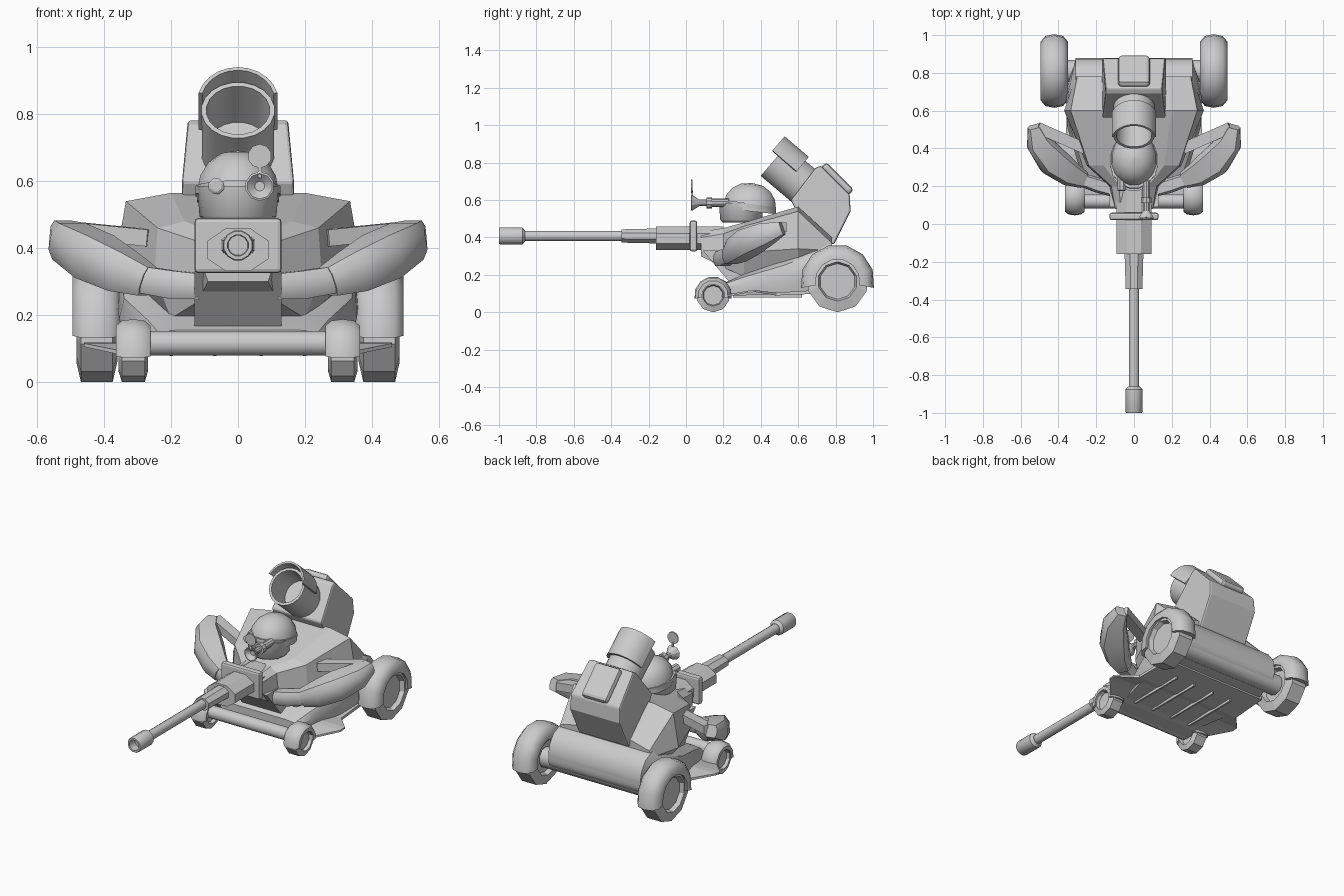
import bpy, bmesh, math
from mathutils import Matrix, Vector

if "Cube" in bpy.data.objects:
    bpy.data.objects.remove(bpy.data.objects["Cube"])

grey = bpy.data.materials.new("light_grey")
grey.diffuse_color = (0.6, 0.6, 0.6, 1)
grey.use_nodes = True
grey.node_tree.nodes["Principled BSDF"].inputs["Base Color"].default_value = grey.diffuse_color


def build(name, verts, faces, mirror=False, smooth=0, bevel=0):
    me = bpy.data.meshes.new(name)
    me.from_pydata([tuple(v) for v in verts], [], faces)
    bm = bmesh.new()
    bm.from_mesh(me)
    bmesh.ops.remove_doubles(bm, verts=bm.verts, dist=1e-5)
    bmesh.ops.recalc_face_normals(bm, faces=bm.faces)
    bm.to_mesh(me)
    bm.free()
    if smooth:
        for p in me.polygons:
            p.use_smooth = True
        me.set_sharp_from_angle(angle=math.radians(smooth))
    me.materials.append(grey)
    ob = bpy.data.objects.new(name, me)
    bpy.context.collection.objects.link(ob)
    if bevel:
        m = ob.modifiers.new("bevel", 'BEVEL')
        m.width, m.segments = bevel, 2
    if mirror:
        ob.modifiers.new("mirror", 'MIRROR')
    return ob


def rings(name, sections, **kw):
    """Skin equal-length point rings and cap the ends."""
    n, k = len(sections[0]), len(sections)
    verts = [p for s in sections for p in s]
    faces = []
    for i in range(k - 1):
        a, b = i * n, (i + 1) * n
        faces += [(a + j, a + (j + 1) % n, b + (j + 1) % n, b + j) for j in range(n)]
    faces += [tuple(range(n)), tuple(range((k - 1) * n, k * n))]
    return build(name, verts, faces, **kw)


def lathe(name, prof, segs, mat, **kw):
    """Spin (axial, radius) points round the local x axis."""
    secs = []
    for a, r in prof:
        r = max(r, 1e-3)
        secs.append([mat @ Vector((a, r * math.cos(t), r * math.sin(t)))
                     for t in [2 * math.pi * (j + 0.5) / segs for j in range(segs)]])
    return rings(name, secs, **kw)


def arc(name, prof, start, end, steps, mat, **kw):
    """Sweep a closed (axial, radius) profile through part of a turn."""
    secs = []
    for i in range(steps + 1):
        t = math.radians(start + (end - start) * i / steps)
        secs.append([mat @ Vector((a, r * math.cos(t), r * math.sin(t))) for a, r in prof])
    return rings(name, secs, **kw)


def hull(name, table, **kw):
    """Loft symmetric half sections (x, z) placed along y."""
    return rings(name, [[(x, y, z) for x, z in half] + [(-x, y, z) for x, z in reversed(half)]
                        for y, half in table], **kw)


def box(name, lo, hi, mat=Matrix(), **kw):
    return rings(name, [[mat @ Vector((x, y, z)) for x, y in
                         ((lo[0], lo[1]), (hi[0], lo[1]), (hi[0], hi[1]), (lo[0], hi[1]))]
                        for z in (lo[2], hi[2])], **kw)


def tube(name, path, shape, **kw):
    """Sweep a shape along (centre, half width, half height) stations."""
    pts = [Vector(p[0]) for p in path]
    secs = []
    for i, (c, w, h) in enumerate(path):
        d = (pts[min(i + 1, len(pts) - 1)] - pts[max(i - 1, 0)]).normalized()
        side = d.cross(Vector((0, 0, 1))).normalized()
        up = side.cross(d)
        secs.append([pts[i] + side * w * a + up * h * b for a, b in shape])
    return rings(name, secs, **kw)


def at(x, y, z):
    return Matrix.Translation((x, y, z))


def rot(deg, axis):
    return Matrix.Rotation(math.radians(deg), 4, axis)


FWD = rot(-90, 'Z')      # local x points to the front
UP = rot(-90, 'Y')       # local x points up
OCT = [(1, .45), (.7, 1), (-.7, 1), (-1, .45), (-1, -.45), (-.7, -1), (.7, -1), (1, -.45)]
SQ = [(1, 1), (-1, 1), (-1, -1), (1, -1)]

# chassis and floor with pointed side fins
hull("chassis", [(.20, [(.25, .09), (.26, .13), (.24, .15), (.18, .155)]),
                 (.30, [(.28, .09), (.29, .15), (.27, .185), (.20, .20)]),
                 (.52, [(.33, .10), (.355, .19), (.34, .25), (.28, .28)]),
                 (.68, [(.34, .11), (.36, .22), (.35, .31), (.30, .35)]),
                 (.76, [(.32, .11), (.345, .22), (.335, .32), (.31, .365)]),
                 (.83, [(.31, .12), (.32, .22), (.32, .29), (.31, .335)]),
                 (.87, [(.31, .15), (.31, .21), (.31, .25), (.31, .28)]),
                 (.88, [(.31, .18), (.31, .20), (.31, .22), (.31, .23)])], smooth=40)
hull("floor", [(.12, [(.28, .08), (.28, .09)]), (.22, [(.36, .083), (.36, .095)]),
               (.33, [(.46, .105), (.46, .115)]), (.37, [(.46, .108), (.46, .118)]),
               (.48, [(.36, .09), (.36, .105)]), (.72, [(.35, .10), (.35, .12)])])
for i, x in enumerate((-.2, -.07, .07, .2)):
    box("floor_rib_%d" % i, (x - .005, .25, .078), (x + .005, .62, .10))
lathe("front_axle", [(-.28, .038), (.28, .038)], 12, at(0, .12, .115), smooth=40)
lathe("rear_axle", [(-.38, .06), (.38, .06)], 10, at(0, .81, .165), smooth=40)

# wheels and mudguards
for pre, c, R, w, segs in (("rear", (.422, .81, .165), .165, .072, 10),
                           ("front", (.313, .145, .09), .09, .052, 10)):
    m = at(*c)
    lathe(pre + "_wheel", [(-.5 * w, .001), (-.5 * w, .58 * R), (-.85 * w, .64 * R), (-.66 * w, R),
                           (.66 * w, R), (.85 * w, .64 * R), (.5 * w, .58 * R), (.5 * w, .001)],
          segs, m, mirror=True)
    G = R * 1.2 if pre == "rear" else R * 1.12
    arc(pre + "_mudguard", [(-w, .6 * G), (-w, .8 * G), (-.65 * w, .95 * G), (0, G), (.65 * w, .95 * G),
                            (w, .8 * G), (w, .6 * G)], -10, 190, 7, m, mirror=True, smooth=50)

# faceted cowl with a sloping panel below its nose
hull("cowl", [(.08, [(.09, .30), (.10, .33), (.10, .40), (.07, .43)]),
              (.20, [(.12, .24), (.13, .32), (.12, .42), (.08, .45)]),
              (.31, [(.20, .19), (.25, .32), (.24, .46), (.16, .48)]),
              (.60, [(.30, .26), (.37, .34), (.335, .54), (.20, .565)]),
              (.78, [(.28, .28), (.31, .33), (.30, .37), (.18, .40)])])
rings("nose_panel", [[(x, .09, .33), (x, .25, .14), (x, .34, .14), (x, .34, .33)]
                     for x in (-.13, .13)])

# gun
gun = at(0, 0, .408) @ FWD
lathe("barrel", [(.30, .028), (.90, .028)], 12, gun, smooth=40)
lathe("muzzle", [(.86, .03), (.875, .046), (.995, .046), (1.0, .043), (1.0, .032), (.95, .030)],
      12, gun, smooth=40)
lathe("barrel_sleeve", [(.12, .055), (.345, .048)], 8, gun @ Matrix.Diagonal((1, 1, .8, 1)))
lathe("receiver", [(-.2, .10), (.16, .10)], 8, at(0, 0, .395) @ FWD @ Matrix.Diagonal((1, 1, .68, 1)))
box("shield", (-.13, .02, .325), (.13, .06, .49), bevel=.012)

# arms: crescent forearm, hand and upper arm
tube("forearm", [((.528, .515, .45), .035, .035), ((.505, .43, .42), .065, .058),
                 ((.43, .335, .375), .082, .068), ((.345, .27, .33), .068, .062),
                 ((.27, .235, .30), .045, .045)], OCT, mirror=True, smooth=40)
tube("hand", [((.28, .235, .305), .036, .04), ((.19, .205, .29), .04, .042), ((.11, .18, .285), .036, .038)],
     OCT, mirror=True, smooth=50)
tube("upper_arm", [((.51, .51, .455), .03, .025), ((.26, .40, .43), .03, .025)], SQ, mirror=True)

# head with helmet and goggles
lathe("face", [(-.075, .10), (-.06, .115), (.03, .122)], 14, at(0, .295, .555) @ UP, smooth=50)
lathe("helmet", [(-.02, 1), (0, 1), (.055, .92), (.095, .72), (.122, .42), (.132, 0)], 16,
      at(0, .34, .56) @ rot(-6, 'X') @ UP @ Matrix.Diagonal((1, .145, .125, 1)), smooth=50)
lathe("helmet_band", [(-.012, 1.03), (.012, 1.03)], 16,
      at(0, .335, .57) @ rot(-8, 'X') @ UP @ Matrix.Diagonal((1, .145, .125, 1)), smooth=40)
lathe("left_goggle", [(-.06, .025), (.02, .025), (.025, .017)], 8, at(-.065, .20, .585) @ FWD)
lathe("eyepiece", [(-.23, .022), (-.14, .022), (-.14, .03), (-.11, .03), (-.11, .018),
                   (-.07, .018), (-.03, .044), (-.028, .038), (-.05, .015)], 10,
      at(.065, 0, .585) @ FWD, smooth=30)
lathe("flip_lens", [(-.035, .036), (-.027, .036)], 10, at(.065, 0, .675) @ FWD)
box("lens_arm", (.06, .03, .61), (.07, .038, .65))

# rear pack
profile = [(.56, .60), (.69, .77), (.72, .785), (.875, .63), (.88, .54), (.79, .36), (.64, .44)]
rings("pack", [[(s * (.17 - .1 * max(0, z - .58)), y, z) for y, z in profile] for s in (-1, 1)],
      bevel=.01)
box("pack_hatch", (-.085, -.105, -.02), (.085, .105, .028), at(0, .805, .71) @ rot(-45, 'X'), bevel=.02)

# upturned funnel with a hood
fun = at(0, .47, .812) @ rot(-40.5, 'X') @ FWD
lathe("funnel", [(-.33, .108), (0, .110), (0, .095), (-.16, .09)], 20, fun, smooth=40)
arc("funnel_hood", [(-.13, .108), (-.13, .124), (.04, .124), (.04, .113)], 15, 165, 10,
    fun @ Matrix.Diagonal((1, .98, 1.09, 1)), smooth=40)
